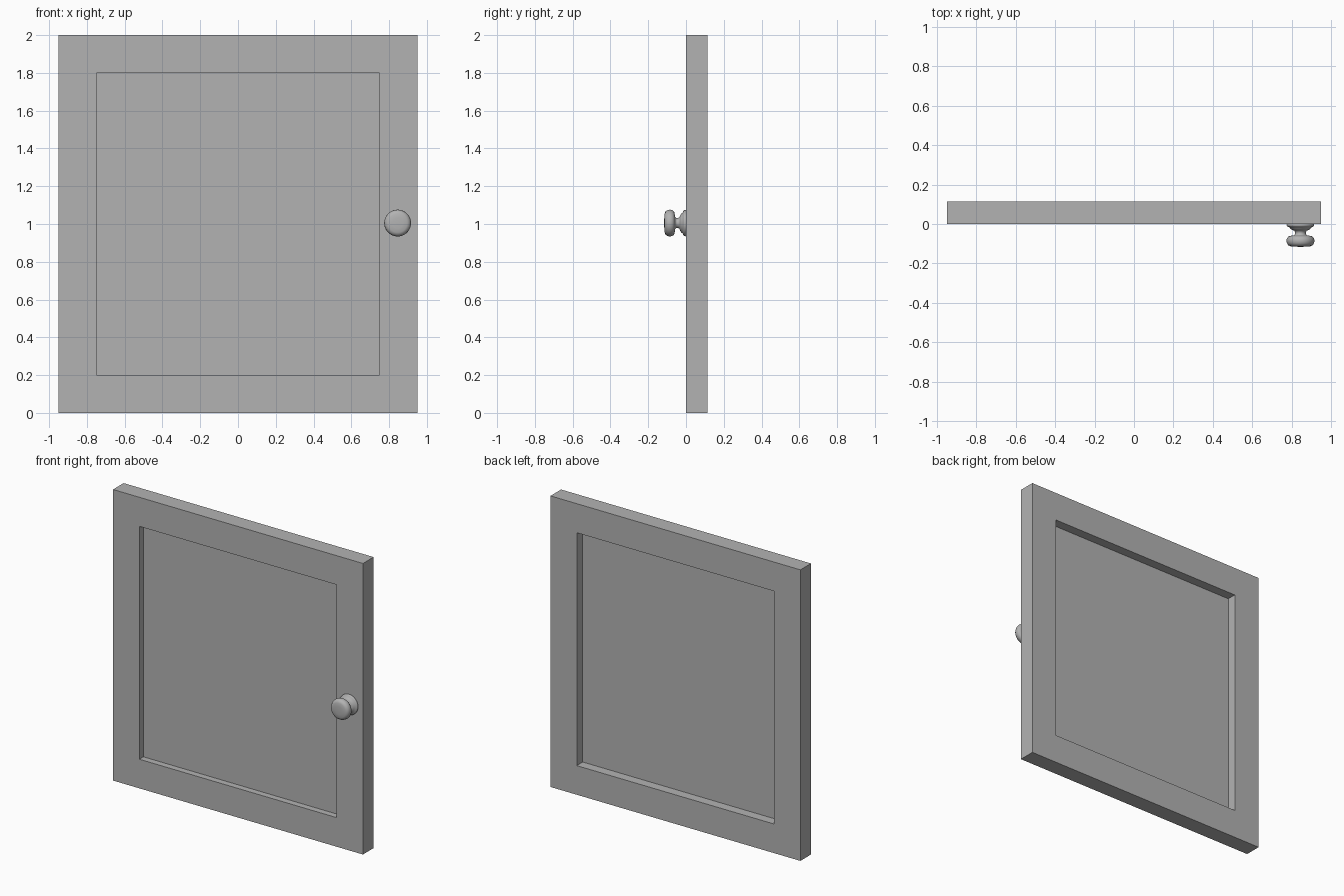
import bpy, bmesh
from math import radians
from mathutils import Matrix

cube = bpy.data.objects.get("Cube")
if cube:
    bpy.data.objects.remove(cube)

W, H, T = 0.95, 2.0, 0.115      # half width, height, thickness
BORDER = 0.2

grey = bpy.data.materials.new("plain grey")
grey.use_nodes = True
color = (0.45, 0.45, 0.45, 1)
grey.diffuse_color = color
grey.node_tree.nodes["Principled BSDF"].inputs["Base Color"].default_value = color


def add_object(name, bm):
    bmesh.ops.recalc_face_normals(bm, faces=bm.faces)
    mesh = bpy.data.meshes.new(name)
    bm.to_mesh(mesh)
    bm.free()
    mesh.materials.append(grey)
    obj = bpy.data.objects.new(name, mesh)
    bpy.context.collection.objects.link(obj)
    return obj


# Door frame: a rectangular ring, extruded through its thickness
bm = bmesh.new()
rings = []
for inset in (0, BORDER):
    x, low, high = W - inset, inset, H - inset
    rings.append([bm.verts.new((px, 0, pz)) for px, pz in
                  ((-x, low), (x, low), (x, high), (-x, high))])
outer, inner = rings
for i in range(4):
    j = (i + 1) % 4
    bm.faces.new((outer[i], outer[j], inner[j], inner[i]))
ring = bmesh.ops.extrude_face_region(bm, geom=bm.faces[:])
moved = [v for v in ring["geom"] if isinstance(v, bmesh.types.BMVert)]
bmesh.ops.translate(bm, verts=moved, vec=(0, T, 0))
add_object("door_frame", bm)

# Thin recessed panel filling the frame
bm = bmesh.new()
bmesh.ops.create_cube(bm, size=1, matrix=Matrix.Translation((0, 0.047, H / 2))
                      @ Matrix.Diagonal((2 * (W - BORDER), 0.006, H - 2 * BORDER, 1)))
add_object("door_panel", bm)

# Turned knob: (radius, distance out from the door)
profile = [(0, 0), (0.068, 0), (0.07, 0.004), (0.069, 0.01), (0.064, 0.014),
           (0.054, 0.018), (0.05, 0.025), (0.042, 0.03), (0.031, 0.034),
           (0.027, 0.042), (0.027, 0.052), (0.034, 0.058), (0.05, 0.06),
           (0.061, 0.063), (0.069, 0.073), (0.071, 0.085), (0.069, 0.097),
           (0.062, 0.108), (0.05, 0.113), (0.028, 0.115), (0, 0.116)]
bm = bmesh.new()
points = [bm.verts.new((r, -d, 0)) for r, d in profile]
edges = [bm.edges.new(pair) for pair in zip(points, points[1:])]
bmesh.ops.spin(bm, geom=points + edges, cent=(0, 0, 0), axis=(0, 1, 0),
               angle=radians(360), steps=40)
bmesh.ops.remove_doubles(bm, verts=bm.verts, dist=0.0001)
knob = add_object("door_knob", bm)
knob.location = (0.845, 0, 1.005)
bpy.context.view_layer.objects.active = knob
knob.select_set(True)
bpy.ops.object.shade_smooth_by_angle(angle=radians(50))
